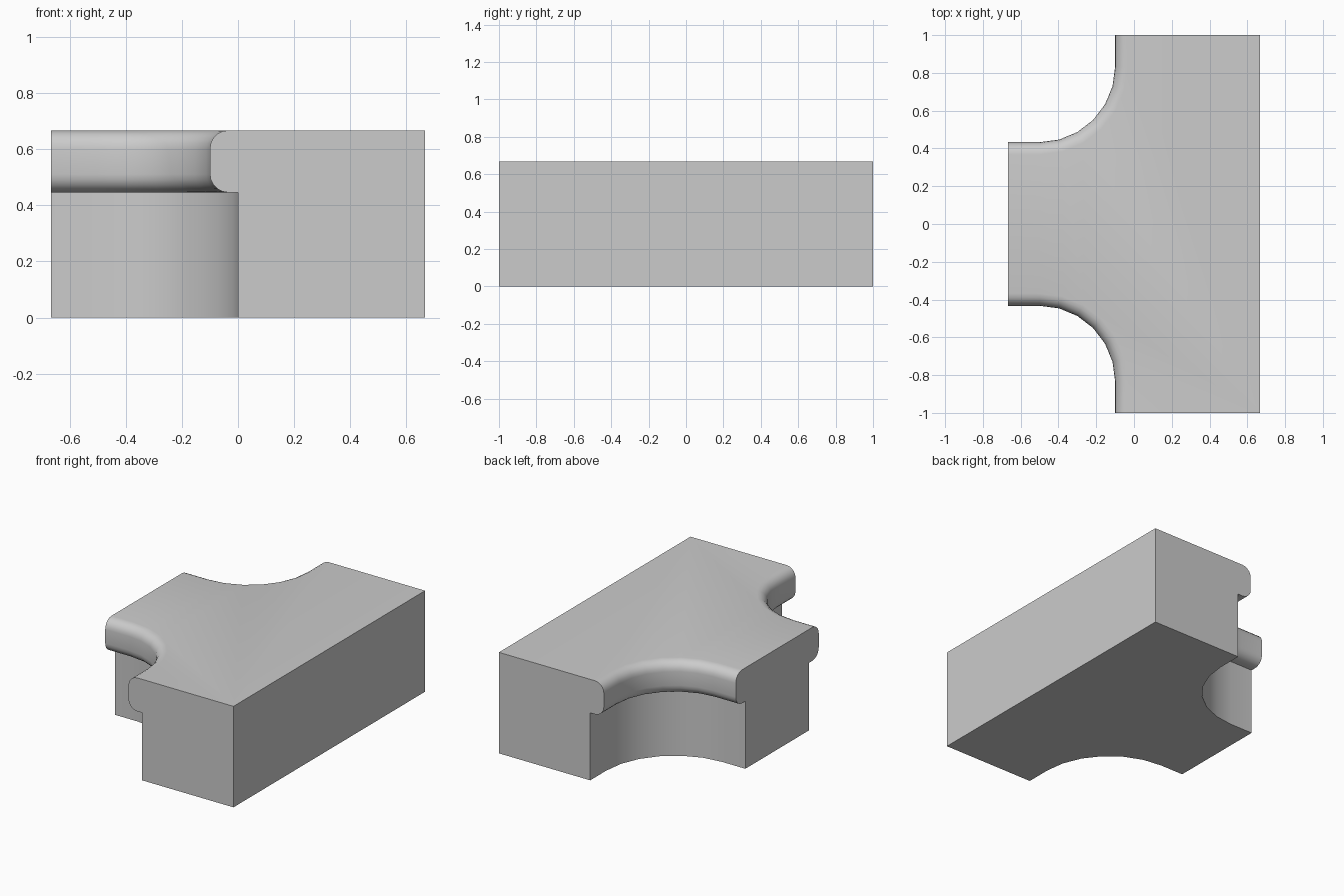
import bpy, bmesh
from math import sin, cos, pi, radians

if "Cube" in bpy.data.objects:
    bpy.data.objects.remove(bpy.data.objects["Cube"])

HX, HY, TOP, LIP_Z = 0.667, 1.0, 0.667, 0.446
LIP, R = 0.10, 0.065          # lip overhang and its edge rounding
CX, CY, FILLET = -0.5, 0.833, 0.5


def outline(d):
    """T-shaped plan, with the two inner sides pushed out by d."""
    half = [(HX, HY), (-d, HY)]
    r = FILLET - d
    for i in range(7):
        a = -i * pi / 12
        half.append((CX + r * cos(a), CY + r * sin(a)))
    half.append((-HX, CY - r))
    return half + [(x, -y) for x, y in reversed(half)]


# Side profile: (overhang, height) from the floor up around the rounded lip
profile = [(0, 0), (0, LIP_Z)]
for cz, start in ((LIP_Z + R, -pi / 2), (TOP - R, 0)):
    for i in range(6):
        a = start + i * pi / 10
        profile.append((LIP - R + R * cos(a), cz + R * sin(a)))

# Stack the outlines, skin between them and cap both ends
bm = bmesh.new()
loops = [[bm.verts.new((x, y, z)) for x, y in outline(d)] for d, z in profile]
n = len(loops[0])
for a, b in zip(loops, loops[1:]):
    for i in range(n):
        j = (i + 1) % n
        bm.faces.new((a[i], a[j], b[j], b[i]))
bm.faces.new(loops[0])
bm.faces.new(loops[-1])

# Merge flat regions into single faces
bmesh.ops.dissolve_limit(bm, angle_limit=radians(0.5), verts=bm.verts[:], edges=bm.edges[:])
bmesh.ops.recalc_face_normals(bm, faces=bm.faces[:])
mesh = bpy.data.meshes.new("counter_junction")
bm.to_mesh(mesh)
bm.free()

block = bpy.data.objects.new("counter_junction", mesh)
bpy.context.collection.objects.link(block)
bpy.context.view_layer.objects.active = block
block.select_set(True)
bpy.ops.object.shade_smooth_by_angle(angle=radians(35))
